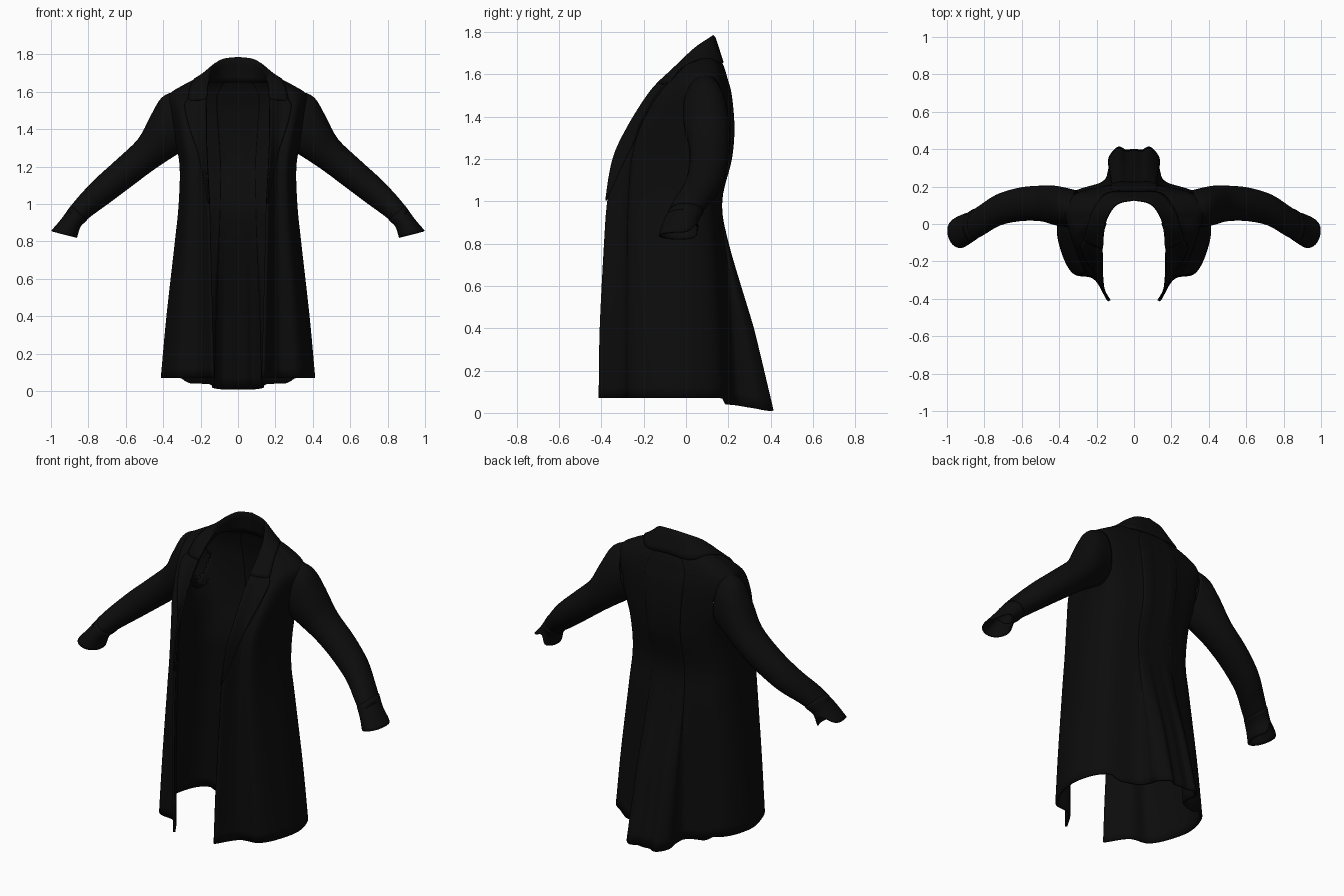
import bpy
import math
from mathutils import Vector

cube = bpy.data.objects.get("Cube")
if cube:
    bpy.data.objects.remove(cube)

cloth = bpy.data.materials.new("black cloth")
cloth.use_nodes = True
BLACK = (0.0036, 0.0036, 0.0038, 1)
cloth.diffuse_color = BLACK
cloth.node_tree.nodes["Principled BSDF"].inputs["Base Color"].default_value = BLACK


def spline(pts, u):
    """Smooth curve through tuples, u measured in point indices."""
    last = len(pts) - 1
    i = min(int(u), last - 1)
    f = u - i
    p1, p2 = Vector(pts[i]), Vector(pts[i + 1])
    p0 = Vector(pts[i - 1]) if i > 0 else 2 * p1 - p2
    p3 = Vector(pts[i + 2]) if i + 2 <= last else 2 * p2 - p1
    return 0.5 * (2 * p1 + (p2 - p0) * f + (2 * p0 - 5 * p1 + 4 * p2 - p3) * f * f
                  + (3 * p1 - p0 - 3 * p2 + p3) * f ** 3)


def lerp(a, b, f):
    return a + (b - a) * f


def step(a, b, v):
    f = min(max((v - a) / (b - a), 0), 1)
    return f * f * (3 - 2 * f)


def in_armhole(p):
    return p[0] > 0.24 and ((p[1] - 0.088) / 0.075) ** 2 + ((p[2] - 1.445) / 0.125) ** 2 < 1


def sheet(name, rows, thick, closed=False, hole=None):
    """Cloth sheet from rows of points, mirrored across x."""
    n = len(rows[0])
    points = [tuple(p) for row in rows for p in row]
    faces = []
    for r in range(len(rows) - 1):
        for c in range(n if closed else n - 1):
            d = (c + 1) % n
            face = (r * n + c, r * n + d, (r + 1) * n + d, (r + 1) * n + c)
            if not (hole and all(hole(points[i]) for i in face)):
                faces.append(face)
    mesh = bpy.data.meshes.new(name)
    mesh.from_pydata(points, [], faces)
    mesh.materials.append(cloth)
    obj = bpy.data.objects.new(name, mesh)
    bpy.context.collection.objects.link(obj)
    mirror = obj.modifiers.new("Mirror", 'MIRROR')
    mirror.merge_threshold = 0.002
    solid = obj.modifiers.new("Thickness", 'SOLIDIFY')
    solid.thickness = thick
    solid.offset = 0
    bpy.ops.object.select_all(action='DESELECT')
    obj.select_set(True)
    bpy.context.view_layer.objects.active = obj
    bpy.ops.object.shade_smooth_by_angle(angle=math.radians(50))


# Body levels: z, front edge x, front edge y, panel y, side x, side y, rear y, centre back y
LEVELS = [
    (0.07, 0.13, -0.41, -0.26, 0.405, 0.00, 0.22, 0.40),
    (0.40, 0.14, -0.405, -0.26, 0.375, 0.00, 0.20, 0.31),
    (0.80, 0.15, -0.385, -0.26, 0.33, 0.00, 0.17, 0.195),
    (1.00, 0.155, -0.37, -0.255, 0.31, 0.00, 0.155, 0.165),
    (1.20, 0.165, -0.335, -0.24, 0.305, 0.02, 0.19, 0.21),
    (1.35, 0.17, -0.265, -0.20, 0.33, 0.06, 0.20, 0.222),
    (1.50, 0.17, -0.17, -0.12, 0.36, 0.08, 0.195, 0.21),
    (1.58, 0.17, -0.10, -0.05, 0.36, 0.08, 0.18, 0.19),
    (1.63, 0.165, -0.05, -0.005, 0.29, 0.08, 0.165, 0.175),
    (1.675, 0.15, 0.00, 0.02, 0.20, 0.08, 0.14, 0.155),
]
# Pleated tail across the back: share of the side width, share of the flare
TAIL = [(0.42, 0), (0.33, 0.35), (0.32, 0.75), (0.21, 1.04), (0.11, 0.96), (0, 0.98)]


def body(u, t):
    """Point on the left half: u climbs the levels, t runs front edge to centre back."""
    z, fx, fy, py, sx, sy, qy, by = spline(LEVELS, u)
    x, y = spline([
        (fx, fy), (lerp(fx, sx, 0.3), lerp(fy, py, 0.8)), (lerp(fx, sx, 0.7), py),
        (0.95 * sx, lerp(py, sy, 0.45)), (sx, sy), (0.84 * sx, lerp(sy, qy, 0.7)),
    ] + [(w * sx, lerp(qy, by, f)) for w, f in TAIL], t)
    # The hem drops behind the side pleat
    z -= (0.03 * step(5.2, 5.5, t) + 0.03 * step(5.5, 9, t)) * max(0, 1 - u)
    return (x, y, z)


ROWS, COLS = 54, 88
sheet("coat_body", [[body(9 * r / ROWS, 11 * c / COLS) for c in range(COLS + 1)]
                    for r in range(ROWS + 1)], 0.012, hole=in_armhole)

# Lapels lie just in front of the chest: body level and width, up to a pointed notch
LAPEL = [(3.0, 0.03), (3.85, 0.65), (4.7, 1.2), (5.5, 1.6), (6.3, 1.7), (6.9, 1.2)]
lapel = []
for r in range(26):
    level, width = spline(LAPEL, 5 * r / 25)
    row = []
    for c in range(9):
        x, y, z = body(level, width * c / 8)
        row.append((x, y - 0.01, z + 0.003))
    lapel.append(row)
sheet("lapels", lapel, 0.008)

# Turned-down collar: stand, fold and fall, centre back to front
STAND = [(0, 0.15, 1.65), (0.10, 0.13, 1.65), (0.16, 0.06, 1.65), (0.17, -0.03, 1.62), (0.18, -0.11, 1.56)]
FOLD = [(0, 0.13, 1.782), (0.09, 0.11, 1.768), (0.145, 0.04, 1.72), (0.17, -0.05, 1.635), (0.175, -0.13, 1.56)]
FALL = [(0, 0.172, 1.66), (0.14, 0.165, 1.655), (0.215, 0.08, 1.675), (0.25, -0.02, 1.635), (0.27, -0.09, 1.55)]
collar = []
for r in range(11):
    row = []
    for c in range(21):
        u = 4 * c / 20
        row.append(spline([spline(e, u) for e in (STAND, FOLD, FALL)], 2 * r / 10))
    collar.append(row)
sheet("collar", collar, 0.01)

# Sleeve rings: top x, top z, bottom x, bottom z, centre y, half depth
SLEEVE = [
    (0.33, 1.60, 0.285, 1.30, 0.085, 0.09),
    (0.405, 1.565, 0.335, 1.265, 0.09, 0.10),
    (0.465, 1.465, 0.39, 1.23, 0.10, 0.10),
    (0.53, 1.345, 0.47, 1.175, 0.11, 0.09),
    (0.65, 1.23, 0.57, 1.10, 0.105, 0.085),
    (0.76, 1.13, 0.69, 1.01, 0.075, 0.08),
    (0.85, 1.035, 0.78, 0.945, 0.02, 0.077),
    (0.91, 0.96, 0.835, 0.90, -0.015, 0.072),
]


def ring(values, notch=0.0, sides=28):
    tx, tz, bx, bz, cy, ry = values
    pts = []
    for k in range(sides):
        a = math.tau * k / sides
        f = 0.5 + 0.5 * math.cos(a)
        # The notch pulls the rim back up the arm on the rear side
        pull = notch * max(0, math.cos(a - 1.3)) ** 6
        pts.append((lerp(bx, tx, f) - 0.6 * pull, cy + ry * math.sin(a), lerp(bz, tz, f) + 0.7 * pull))
    return pts


sheet("sleeves", [ring(spline(SLEEVE, 7 * r / 28)) for r in range(29)], 0.01, closed=True)

# Flared, notched cuffs
CUFF = [
    (0.89, 0.99, 0.81, 0.915, 0.00, 0.078),
    (0.94, 0.92, 0.845, 0.88, -0.025, 0.08),
    (0.995, 0.855, 0.865, 0.82, -0.035, 0.09),
]
sheet("cuffs", [ring(spline(CUFF, 2 * r / 8), notch=0.07 * (r / 8) ** 2) for r in range(9)],
      0.008, closed=True)
